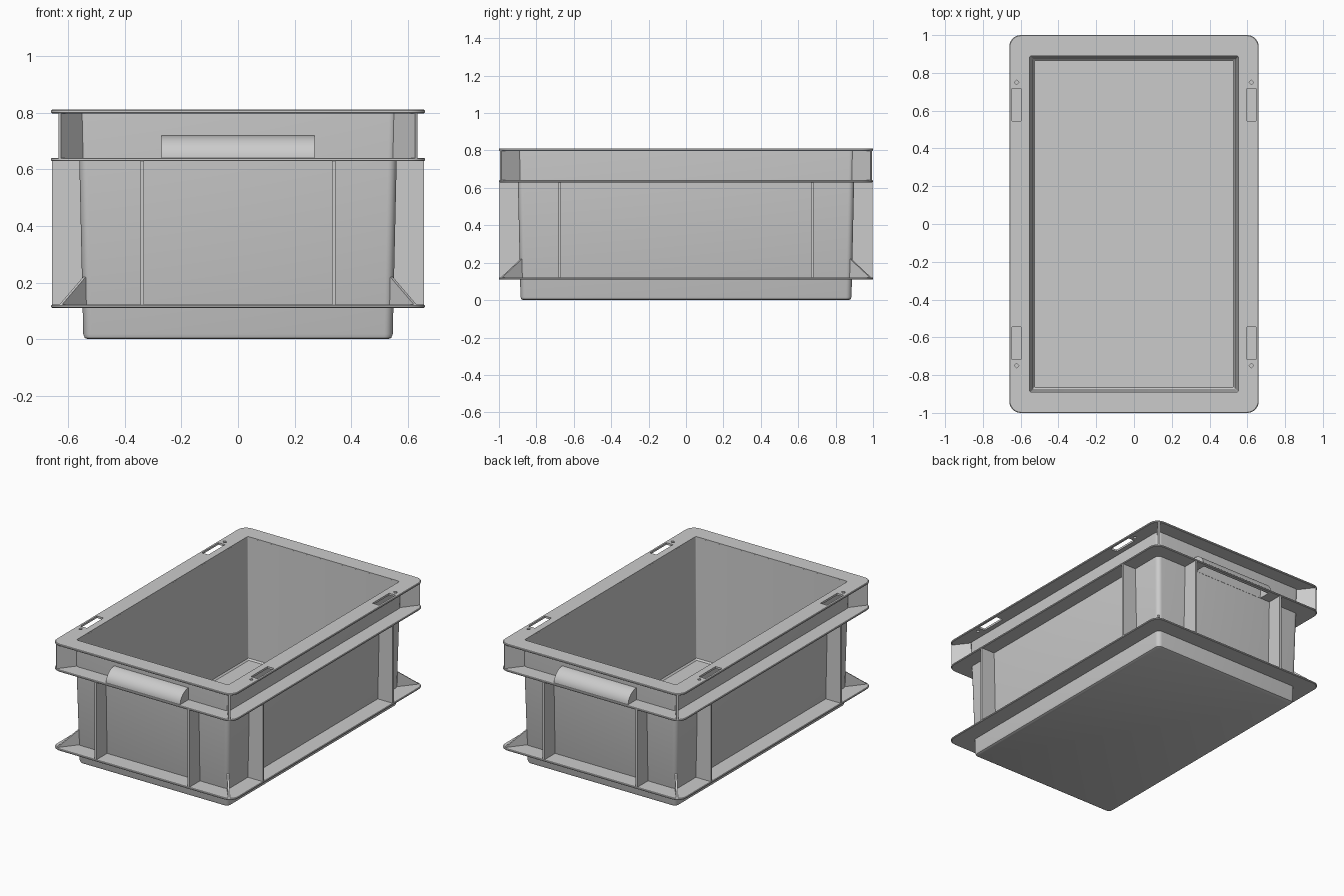
import bpy, bmesh
from math import sin, cos, pi
from mathutils import Vector

if "Cube" in bpy.data.objects:
    bpy.data.objects.remove(bpy.data.objects["Cube"])

def finish(bm, name, smooth=True):
    bmesh.ops.recalc_face_normals(bm, faces=bm.faces[:])
    me = bpy.data.meshes.new(name)
    bm.to_mesh(me)
    bm.free()
    ob = bpy.data.objects.new(name, me)
    bpy.context.collection.objects.link(ob)
    if smooth:
        bpy.ops.object.select_all(action='DESELECT')
        ob.select_set(True)
        bpy.context.view_layer.objects.active = ob
        bpy.ops.object.shade_smooth_by_angle(angle=0.6)
    return ob

def ring(hx, hy, r, z, n=6):
    """Rounded rectangle loop, counter-clockwise."""
    pts = []
    for k, (sx, sy) in enumerate([(1, 1), (-1, 1), (-1, -1), (1, -1)]):
        for i in range(n + 1):
            a = (k + i / n) * pi / 2
            pts.append((sx * (hx - r) + r * cos(a), sy * (hy - r) + r * sin(a), z))
    return pts

def loft(name, rings, closed):
    bm = bmesh.new()
    loops = [[bm.verts.new(p) for p in ring(*r)] for r in rings]
    pairs = list(zip(loops, loops[1:]))
    if closed:
        pairs.append((loops[-1], loops[0]))
    else:
        bm.faces.new(loops[0])
        bm.faces.new(loops[-1])
    for a, b in pairs:
        for i in range(len(a)):
            j = (i + 1) % len(a)
            bm.faces.new((a[i], a[j], b[j], b[i]))
    return finish(bm, name)

def prism(bm, pts, vec):
    """Extrude a flat outline along vec, centred on the outline."""
    vec = Vector(vec)
    a = [bm.verts.new(Vector(p) - vec / 2) for p in pts]
    b = [bm.verts.new(Vector(p) + vec / 2) for p in pts]
    bm.faces.new(a)
    bm.faces.new(b[::-1])
    for i in range(len(a)):
        j = (i + 1) % len(a)
        bm.faces.new((a[i], b[i], b[j], a[j]))

def box(bm, x0, x1, y0, y1, z0, z1):
    xa, xb = sorted((x0, x1))
    ya, yb = sorted((y0, y1))
    zm = (z0 + z1) / 2
    prism(bm, [(xa, ya, zm), (xb, ya, zm), (xb, yb, zm), (xa, yb, zm)], (0, 0, z1 - z0))

def cut(target, cutter):
    cutter.hide_render = True
    cutter.hide_viewport = True
    m = target.modifiers.new("cut", 'BOOLEAN')
    m.operation = 'DIFFERENCE'
    m.solver = 'EXACT'
    m.object = cutter

# Tapered wall half-sizes at height z
def wx(z): return 0.547 + 0.022 * z
def wy(z): return 0.885 + 0.022 * z

T = 0.012          # wall thickness
TOP = 0.811

# Open tub: outside up, inside down
loft("tub", [
    (wx(0) - 0.016, wy(0) - 0.016, 0.016, 0),
    (wx(0) - 0.005, wy(0) - 0.005, 0.026, 0.005),
    (wx(0), wy(0), 0.03, 0.018),
    (wx(0.805), wy(0.805), 0.03, 0.805),
    (wx(0.805) - T, wy(0.805) - T, 0.006, 0.805),
    (wx(0.03) - T, wy(0.03) - T, 0.006, 0.022),
    (wx(0) - T - 0.008, wy(0) - T - 0.008, 0.004, 0.012)], False)

# Three flanges around the tub
def flange(name, z0, z1, inset):
    e = 0.003
    ix, iy = wx(z1) - inset, wy(z1) - inset
    return loft(name, [
        (ix, iy, 0.012, z0), (0.66 - e, 1 - e, 0.06, z0),
        (0.66, 1, 0.06, z0 + e), (0.66, 1, 0.06, z1 - e),
        (0.66 - e, 1 - e, 0.06, z1), (ix, iy, 0.012, z1)], True)

rim = flange("top_rim", 0.798, TOP, T)
middle = flange("middle_flange", 0.629, 0.641, 0.006)
flange("lower_flange", 0.11, 0.122, 0.006)

# Slots and small diamond holes in the top rim
bm = bmesh.new()
for sx in (-1, 1):
    for sy in (-1, 1):
        box(bm, sx * 0.597, sx * 0.645, sy * 0.545, sy * 0.718, 0.75, 0.85)
        x, y, d = sx * 0.621, sy * 0.75, 0.013
        prism(bm, [(x - d, y, 0.8), (x, y - d, 0.8), (x + d, y, 0.8), (x, y + d, 0.8)], (0, 0, 0.1))
cut(rim, finish(bm, "rim_slot_cutter", False))

# Openings under the hollow handles
bm = bmesh.new()
for sy in (-1, 1):
    box(bm, -0.258, 0.258, sy * (wy(0.64) + 0.001), sy * 0.975, 0.6, 0.7)
cut(middle, finish(bm, "grip_opening_cutter", False))

# Upright ribs between lower and middle flanges
za, zb = 0.118, 0.633
bm = bmesh.new()
for s in (-1, 1):
    for p in (-1, 1):
        x = p * 0.338
        prism(bm, [(x, s * (wy(za) - 0.005), za), (x, s * 0.998, za),
                   (x, s * 0.998, zb), (x, s * (wy(zb) - 0.005), zb)], (0.013, 0, 0))
        y = p * 0.675
        prism(bm, [(s * (wx(za) - 0.005), y, za), (s * 0.658, y, za),
                   (s * 0.658, y, zb), (s * (wx(zb) - 0.005), y, zb)], (0, 0.013, 0))
finish(bm, "upright_ribs", False)

# Diagonal corner webs above, triangular gussets below
webs, gussets = bmesh.new(), bmesh.new()
for sx in (-1, 1):
    for sy in (-1, 1):
        def corner(z, out):
            if out:
                return (sx * 0.63, sy * 0.99, z)
            return (sx * (wx(z) - 0.009), sy * (wy(z) - 0.009), z)
        d = Vector((sx * 0.075, sy * 0.097, 0))
        n = Vector((-d.y, d.x, 0)).normalized() * 0.012
        prism(webs, [corner(0.637, 0), corner(0.637, 1), corner(0.8, 1),
                     (sx * (wx(0.8) - 0.009), sy * (wy(0.8) - 0.009), 0.8)], n)
        prism(gussets, [corner(0.118, 0), corner(0.118, 1), corner(0.22, 0)], n)
finish(webs, "corner_webs", False)
finish(gussets, "corner_gussets", False)

# Hollow quarter-round handles at both ends
def arc(s, ry, rz, x, n=12):
    return [(x, s * (0.895 + ry * cos(i / n * pi / 2)), 0.639 + rz * sin(i / n * pi / 2))
            for i in range(n + 1)]

for s, name in ((-1, "front_handle"), (1, "back_handle")):
    bm = bmesh.new()
    prism(bm, arc(s, 0.092, 0.081, 0) + arc(s, 0.08, 0.069, 0)[::-1], (0.54, 0, 0))
    for x in (-0.264, 0.264):
        prism(bm, arc(s, 0.0915, 0.0805, x) + [(x, s * 0.895, 0.639)], (0.0119, 0, 0))
    finish(bm, name)
